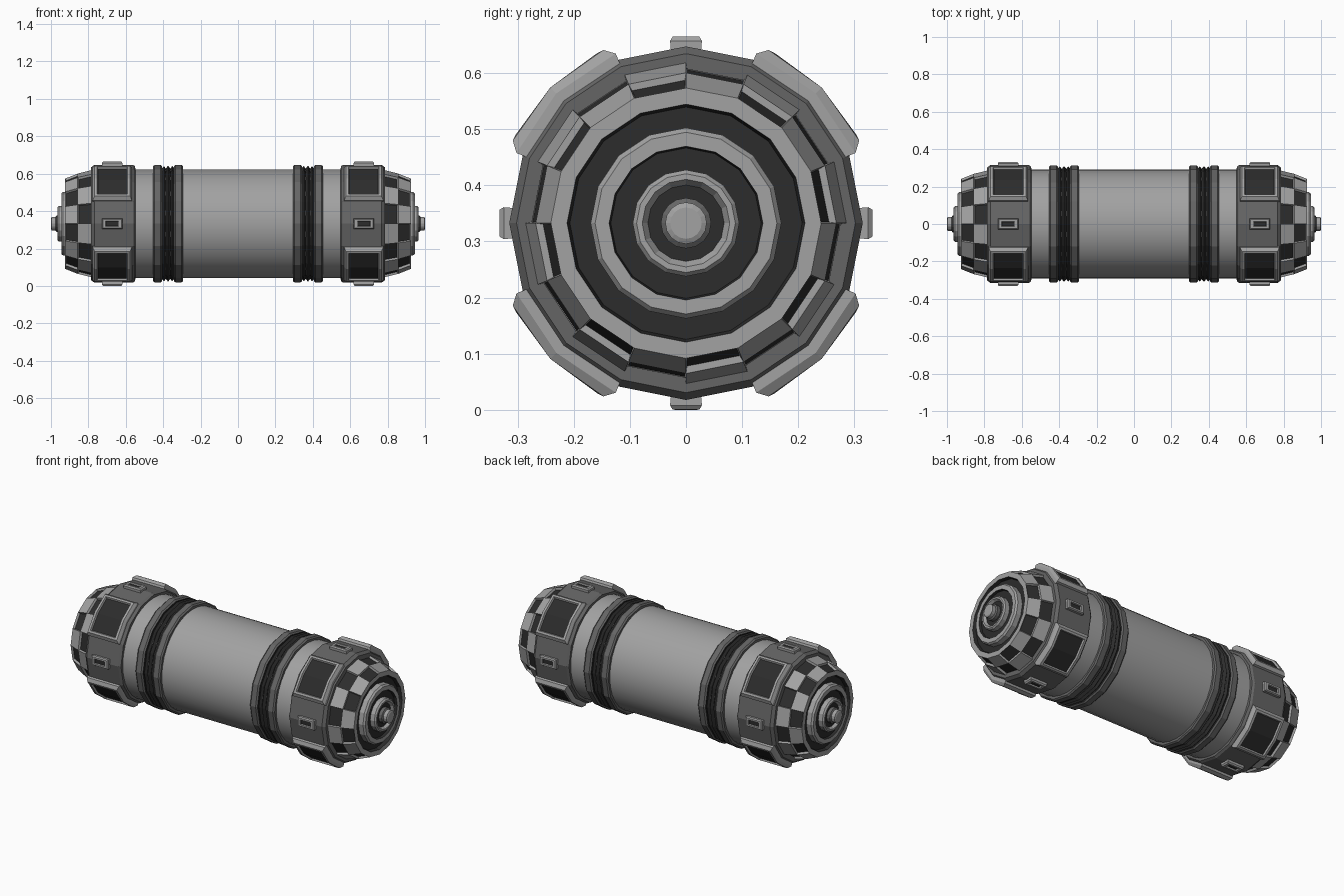
import bpy, bmesh
from math import sin, cos, radians, pi

if "Cube" in bpy.data.objects:
    bpy.data.objects.remove(bpy.data.objects["Cube"])

CZ = 0.3325  # height of the long axis


def material(name, v):
    m = bpy.data.materials.new(name)
    m.diffuse_color = (v, v, v, 1)
    m.use_nodes = True
    m.node_tree.nodes["Principled BSDF"].inputs["Base Color"].default_value = m.diffuse_color
    return m


LIGHT, MID, DARK = material("light_grey", 0.36), material("mid_grey", 0.13), material("dark_grey", 0.025)
MATS = [LIGHT, MID, DARK]


def point(x, a, r):
    return (x, r * sin(a), CZ + r * cos(a))


def finish(bm, name, mirror=True):
    mesh = bpy.data.meshes.new(name)
    bm.to_mesh(mesh)
    bm.free()
    for m in MATS:
        mesh.materials.append(m)
    ob = bpy.data.objects.new(name, mesh)
    bpy.context.collection.objects.link(ob)
    if mirror:
        ob.modifiers.new("mirror", "MIRROR").use_mirror_merge = False
    return ob


def lathe(profile, mats, sides=16, cap=None):
    """Spin (x, r) points round the long axis; mats gives a tone per segment."""
    bm = bmesh.new()
    rings = [[bm.verts.new(point(x, 2 * pi * j / sides, r)) for j in range(sides)] for x, r in profile]
    rows = []
    for i in range(len(rings) - 1):
        row = []
        for j in range(sides):
            k = (j + 1) % sides
            f = bm.faces.new((rings[i][j], rings[i + 1][j], rings[i + 1][k], rings[i][k]))
            f.material_index = mats[i] if isinstance(mats, list) else mats
            row.append(f)
        rows.append(row)
    if cap is not None:
        bm.faces.new(rings[-1][::-1]).material_index = cap
        bmesh.ops.recalc_face_normals(bm, faces=bm.faces)
    return bm, rows


def plates(name, centres, half, x0, x1, levels):
    """Curved framed plates: each level is (x margin, angle margin, radius)."""
    bm = bmesh.new()
    for c in centres:
        loops = []
        for mx, ma, r in levels:
            lo, mid, hi = (radians(c + d) for d in (ma - half, 0, half - ma))
            rm = r if half > 10 else r * cos(hi - mid)  # small plates stay flat
            a, b = x0 + mx, x1 - mx
            pts = [(a, lo, r), (b, lo, r), (b, mid, rm), (b, hi, r), (a, hi, r), (a, mid, rm)]
            loops.append([bm.verts.new(point(*p)) for p in pts])
        for L, U in zip(loops, loops[1:]):
            for k in range(6):
                n = (k + 1) % 6
                bm.faces.new((L[k], L[n], U[n], U[k]))
        t = loops[-1]
        for q in ((0, 1, 2, 5), (5, 2, 3, 4)):
            bm.faces.new([t[k] for k in q]).material_index = 2
    return finish(bm, name)


# Smooth main tube
bm, _ = lathe([(-0.56, 0.291), (0.56, 0.291)], 0, sides=32)
tube = finish(bm, "main_tube", mirror=False)
for p in tube.data.polygons:
    p.use_smooth = True

# Ribbed clamp rings
half = [(0.294, 0.28), (0.294, 0.307), (0.302, 0.314), (0.334, 0.314), (0.342, 0.307),
        (0.342, 0.298), (0.352, 0.308), (0.362, 0.295)]
profile = half + [(0.374, 0.31)] + [(0.748 - x, r) for x, r in reversed(half)]
bm, _ = lathe(profile, [1, 1, 1, 1] + [2] * 8 + [1] * 4)
finish(bm, "clamp_ring")

# Wide end band
bm, _ = lathe([(0.548, 0.28), (0.55, 0.307), (0.562, 0.315), (0.768, 0.315),
               (0.785, 0.302), (0.785, 0.275)], 1)
finish(bm, "end_band")

# Checkered end dome with alternate cells sunk in
bm, rows = lathe([(0.78, 0.287), (0.857, 0.268), (0.925, 0.241), (0.925, 0.212), (0.905, 0.207),
                  (0.905, 0.165)], [0, 0, 0, 2, 2])
bm.normal_update()
cells = [rows[i][j] for i in (0, 1) for j in range(16) if (i + j) % 2 == 0]
bmesh.ops.inset_individual(bm, faces=cells, thickness=0.006, depth=-0.012)
for f in cells:
    f.material_index = 2
finish(bm, "checkered_dome")

# Stepped nose discs
bm, _ = lathe([(0.9, 0.17), (0.935, 0.17), (0.945, 0.162), (0.945, 0.137), (0.93, 0.134), (0.93, 0.095),
               (0.957, 0.095), (0.965, 0.088), (0.965, 0.078), (0.95, 0.068), (0.95, 0.045),
               (0.97, 0.045), (0.975, 0.037), (0.996, 0.037), (1.0, 0.028)],
              [0, 0, 0, 2, 2, 0, 0, 0, 0, 2, 1, 1, 0, 0], cap=0)
finish(bm, "stepped_nose")

# Large dark windows in raised frames, and small slotted lugs between them
plates("window_panel", (45, 135, 225, 315), 22.5, 0.567, 0.777,
       [(0, 0, 0.305), (0, 0, 0.327), (0.01, 3, 0.342), (0.024, 5, 0.342), (0.028, 5.6, 0.331)])
plates("slotted_lug", (0, 90, 180, 270), 5, 0.618, 0.728,
       [(0, 0, 0.3), (0, 0, 0.326), (0.006, 0.9, 0.3333), (0.02, 2.6, 0.333), (0.022, 2.9, 0.325)])
